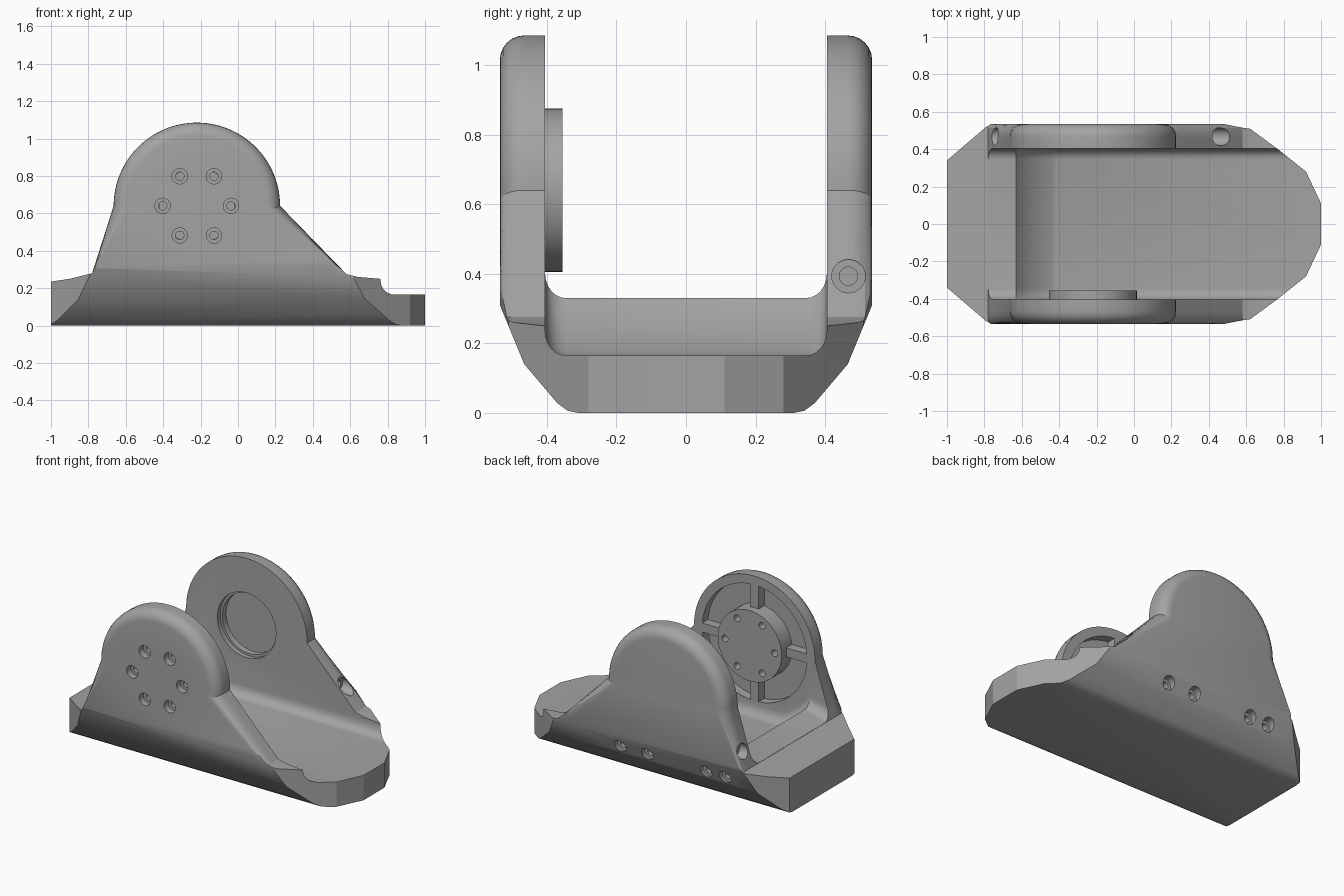
import bpy, bmesh
from math import sin, cos, pi, radians, asin, acos
from mathutils import Vector, Matrix

cube = bpy.data.objects.get("Cube")
if cube:
    bpy.data.objects.remove(cube)

CX, CZ, R = -0.22, 0.64, 0.445      # ear axis and radius
INNER, OUTER = 0.405, 0.535         # plate faces, measured in y

grey = bpy.data.materials.new("plain_grey")
grey.use_nodes = True
COLOUR = (0.37, 0.37, 0.37, 1)
grey.diffuse_color = COLOUR
grey.node_tree.nodes["Principled BSDF"].inputs["Base Color"].default_value = COLOUR


def loft(name, rings):
    """Closed solid through rings of matching points."""
    bm = bmesh.new()
    loops = [[bm.verts.new(p) for p in ring] for ring in rings]
    n = len(loops[0])
    for a, b in zip(loops, loops[1:]):
        for i in range(n):
            bm.faces.new((a[i], a[(i + 1) % n], b[(i + 1) % n], b[i]))
    bm.faces.new(loops[0])
    bm.faces.new(loops[-1])
    bmesh.ops.recalc_face_normals(bm, faces=bm.faces)
    mesh = bpy.data.meshes.new(name)
    bm.to_mesh(mesh)
    bm.free()
    mesh.materials.append(grey)
    ob = bpy.data.objects.new(name, mesh)
    bpy.context.collection.objects.link(ob)
    return ob


def prism_y(name, pts, y0, y1):
    return loft(name, [[(x, y, z) for x, z in pts] for y in (y0, y1)])


def rod(name, start, end, r, sides=32):
    """Cylinder between two points."""
    a, b = Vector(start), Vector(end)
    turn = (b - a).to_track_quat('Z', 'Y').to_matrix()
    circle = [turn @ Vector((r * cos(t), r * sin(t), 0))
              for t in (2 * pi * i / sides for i in range(sides))]
    return loft(name, [[p + v for v in circle] for p in (a, b)])


def combine(target, tool, operation):
    tool.hide_render = True
    mod = target.modifiers.new("cut", 'BOOLEAN')
    mod.operation, mod.object, mod.solver = operation, tool, 'EXACT'
    bpy.context.view_layer.objects.active = target
    bpy.ops.object.modifier_apply(modifier=mod.name)
    bpy.data.objects.remove(tool)


def arc(r, a0, a1, steps):
    """Points round the ear axis, angles in degrees."""
    return [(CX + r * cos(radians(a0 + (a1 - a0) * i / steps)),
             CZ + r * sin(radians(a0 + (a1 - a0) * i / steps))) for i in range(steps + 1)]


def inset(pts, d):
    """Move the ear part of a clockwise outline inward."""
    out = []
    for i, (x, z) in enumerate(pts):
        p = Vector((x, z))
        e0 = (p - Vector(pts[i - 1])).normalized()
        e1 = (Vector(pts[(i + 1) % len(pts)]) - p).normalized()
        n0, n1 = Vector((e0.y, -e0.x)), Vector((e1.y, -e1.x))
        if z > 0.3:
            p += (n0 + n1) * d / (1 + n0.dot(n1))
        out.append(p)
    return out


# Full-width body with rounded outer ear edges
side = ([(-1.1, 0), (-1.1, 0.225), (-1, 0.235), (-0.9, 0.25), (-0.78, 0.28)]
        + arc(R, 180, 0, 48)
        + [(0.58, 0.275), (0.64, 0.26), (0.76, 0.25), (1.1, 0.25), (1.1, 0)])
FILLET = 0.07
steps = [radians(15 * i) for i in range(7)]
layers = [(OUTER - FILLET * (1 - cos(t)), FILLET * (1 - sin(t))) for t in steps]
layers = [(-y, d) for y, d in layers] + [(y, d) for y, d in reversed(layers)]
body = loft("bracket_body", [[(p.x, y, p.y) for p in inset(side, d)] for y, d in layers])

# Plan outline of the base
plan = [(-1, 0.34), (-0.79, 0.52), (-0.76, 0.55), (0.4, 0.55), (0.58, 0.515),
        (0.62, 0.51), (0.77, 0.4), (0.92, 0.28), (1, 0.11)]
plan += [(x, -y) for x, y in reversed(plan)]
combine(body, loft("plan_tool", [[(x, y, z) for x, y in plan] for z in (-0.1, 1.3)]), 'INTERSECT')

# Chamfered underside
section = [(0.31, 0), (0.34, 0.006), (0.37, 0.028), (0.465, 0.14), (0.535, 0.31),
           (0.56, 0.37), (0.56, 1.4)]
section += [(-y, z) for y, z in reversed(section)]
combine(body, loft("section_tool", [[(x, y, z) for y, z in section] for x in (-1.2, 1.2)]),
        'INTERSECT')

# Channel between the plates: sloping deck, concave step, floor, filleted sides
CLEAR, FLOOR = 0.514, 0.165
a0 = 180 + 180 / pi * asin((CZ - 0.33) / CLEAR)
a1 = 180 + 180 / pi * asin((CZ - FLOOR) / CLEAR)
lower = ([(-1.2, 0.215), (-1, 0.235), (-0.9, 0.25), (-0.79, 0.278)] + arc(CLEAR, a0, a1, 10)
         + [(1.2, FLOOR)])
rings = [(0.345 + 0.06 * sin(t), 0.07 * (1 - cos(t))) for t in steps]
rings = [(-y, h) for y, h in reversed(rings)] + rings
combine(body, loft("channel_tool", [[(x, y, z + h) for x, z in lower]
                                    + [(1.2, y, 1.4), (-1.2, y, 1.4)] for y, h in rings]),
        'DIFFERENCE')

# Four pockets leaving ribs inside the front plate
RIB, HUB, POCKET = 0.03, 0.235, 0.385
for k in range(4):
    g0, g1 = (180 / pi * asin(RIB / r) for r in (HUB - 0.01, POCKET))
    base = 90 * k
    pts = arc(POCKET, base + g1, base + 90 - g1, 14) + arc(HUB - 0.01, base + 90 - g0, base + g0, 14)
    combine(body, prism_y("pocket_tool", pts, -0.465, -0.39), 'DIFFERENCE')

# Raised hub on the front plate
combine(body, rod("hub", (CX, -0.475, CZ), (CX, -0.355, CZ), HUB, 64), 'UNION')

# Stepped bearing seat inside the back plate
for r, depth in ((0.215, 0.03), (0.2, 0.07)):
    combine(body, rod("seat_tool", (CX, 0.38, CZ), (CX, INNER + depth, CZ), r, 64), 'DIFFERENCE')


def screw_hole(start, seat, end, r):
    """Counterbore from start to seat, then a narrow bore to end."""
    combine(body, rod("counterbore_tool", start, seat, r), 'DIFFERENCE')
    combine(body, rod("bore_tool", start, end, r * 0.55), 'DIFFERENCE')


# Ring of six screws through the hub
for k in range(6):
    x, z = CX + 0.183 * cos(k * pi / 3), CZ + 0.183 * sin(k * pi / 3)
    screw_hole((x, -0.6, z), (x, -0.49, z), (x, -0.3, z), 0.041)

# Screws on the back chamfer
for x in (0.14, -0.06, -0.49, -0.63):
    screw_hole((x, 0.6, 0.2), (x, 0.455, 0.2), (x, 0.42, 0.2), 0.042)

# Screws in the two slopes of the back plate
screw_hole((0.62, 0.467, 0.393), (0.41, 0.467, 0.393), (0.34, 0.467, 0.393), 0.048)
screw_hole((-0.95, 0.467, 0.393), (-0.69, 0.467, 0.393), (-0.64, 0.467, 0.393), 0.048)

# Smooth curved surfaces, keep the edges crisp
bpy.ops.object.select_all(action='DESELECT')
body.select_set(True)
bpy.context.view_layer.objects.active = body
bpy.ops.object.shade_smooth_by_angle(angle=radians(25))
